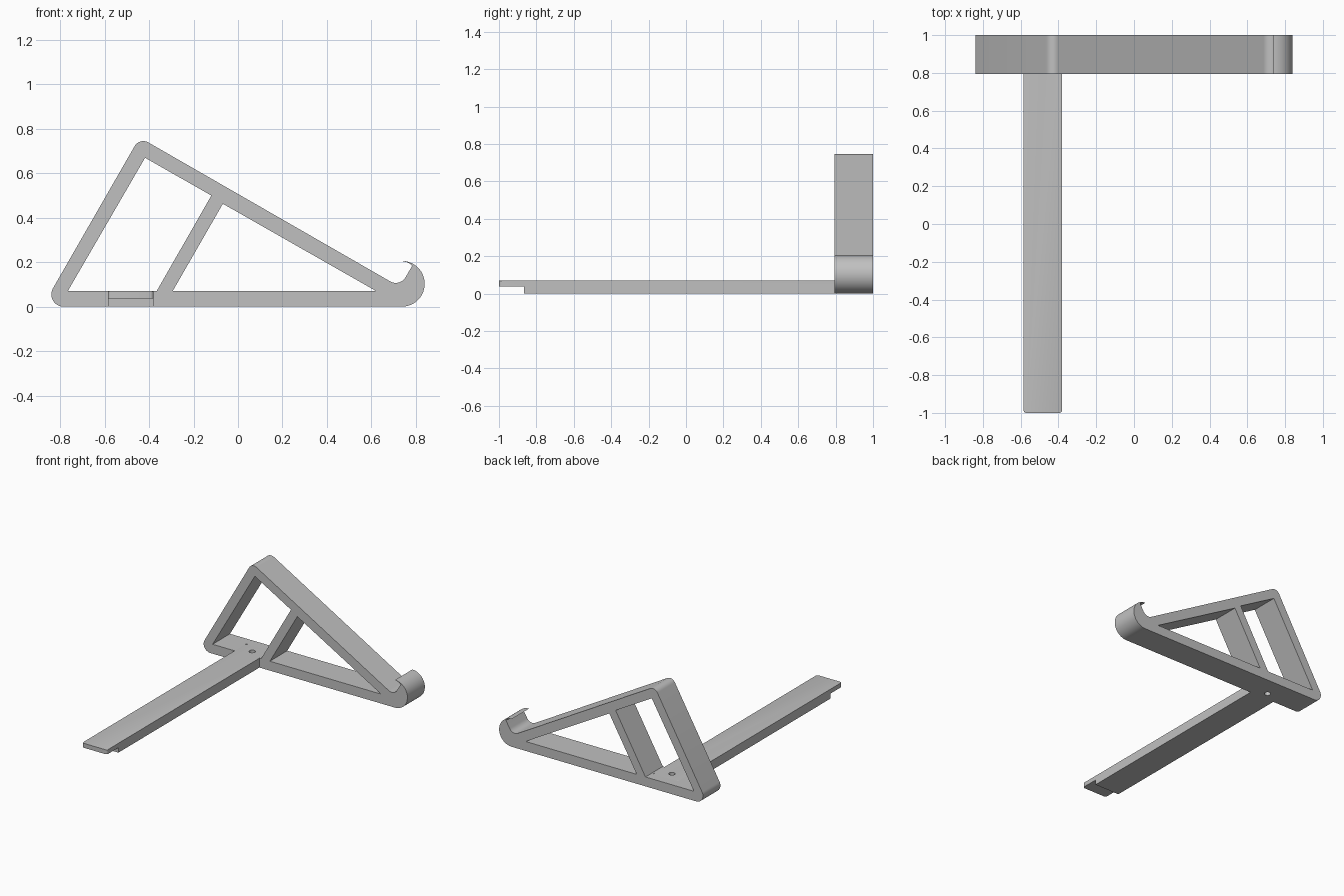
import bpy, bmesh, math
from mathutils import Vector

if "Cube" in bpy.data.objects:
    bpy.data.objects.remove(bpy.data.objects["Cube"])

grey = bpy.data.materials.new("plain_grey")
grey.diffuse_color = (0.53, 0.53, 0.53, 1)
grey.use_nodes = True
grey.node_tree.nodes["Principled BSDF"].inputs["Base Color"].default_value = grey.diffuse_color


def arc(cx, cz, r, a0, a1, n=12):
    """Points on an arc, angles in degrees."""
    angles = [math.radians(a0 + (a1 - a0) * i / n) for i in range(n + 1)]
    return [(cx + r * math.cos(a), cz + r * math.sin(a)) for a in angles]


def extrude_profile(name, loops, to_3d, depth, bevel_ends=None):
    """Fill closed 2D loops (the first is the outline, others are openings) and extrude."""
    bm = bmesh.new()
    edges = []
    for loop in loops:
        vs = [bm.verts.new(to_3d(p)) for p in loop]
        edges += [bm.edges.new((vs[i - 1], vs[i])) for i in range(len(vs))]
    bmesh.ops.triangle_fill(bm, edges=edges, use_beauty=True)
    ext = bmesh.ops.extrude_face_region(bm, geom=bm.faces[:])
    moved = [g for g in ext["geom"] if isinstance(g, bmesh.types.BMVert)]
    bmesh.ops.translate(bm, verts=moved, vec=Vector(depth))
    if bevel_ends:
        tips = [e for e in bm.edges if all(abs(v.co.y) > 0.9 for v in e.verts)
                and abs(e.verts[0].co.z - e.verts[1].co.z) > 0.01
                and abs(e.verts[0].co.x - e.verts[1].co.x) < 0.001]
        bmesh.ops.bevel(bm, geom=tips, offset=bevel_ends, segments=4,
                        profile=0.5, affect='EDGES')
    bmesh.ops.recalc_face_normals(bm, faces=bm.faces[:])
    me = bpy.data.meshes.new(name)
    bm.to_mesh(me)
    bm.free()
    ob = bpy.data.objects.new(name, me)
    bpy.context.collection.objects.link(ob)
    me.materials.append(grey)
    return ob


def cut(ob, cutter):
    bpy.context.view_layer.objects.active = ob
    mod = ob.modifiers.new("cut", 'BOOLEAN')
    mod.operation, mod.solver, mod.object = 'DIFFERENCE', 'EXACT', cutter
    bpy.ops.object.modifier_apply(modifier=mod.name)


# Side frame: leaning triangle with a hooked lip at the front of the slope
Y0, Y1 = 0.795, 1.0
outline = (arc(-0.785, 0.055, 0.055, 270, 150)             # rear foot
           + arc(-0.426, 0.70, 0.045, 150, 60)             # apex
           + arc(0.71, 0.157, 0.05, 240, 330)              # lip cradle
           + [(0.784, 0.184), (0.775, 0.192), (0.76, 0.2)]  # lip tip
           + arc(0.737, 0.103, 0.103, 90, -90, 28))        # rounded nose
rear_opening = [(-0.766, 0.07), (-0.418, 0.67), (-0.12, 0.5), (-0.366, 0.07)]
front_opening = [(-0.294, 0.07), (-0.068, 0.463), (0.622, 0.07)]
frame = extrude_profile("side_frame", [outline, rear_opening, front_opening],
                        lambda p: (p[0], Y0, p[1]), (0, Y1 - Y0, 0))

# Cross bar with a half-height tab at each end
X0, X1, TAB, TOP = -0.585, -0.38, 0.037, 0.07
bar_profile = [(-1, TAB), (-1, TOP), (0.93, TOP), (0.93, TAB),
               (Y0, TAB), (Y0, 0), (-0.865, 0), (-0.865, TAB)]
bar = extrude_profile("cross_bar", [bar_profile],
                      lambda p: (X0, p[0], p[1]), (X1 - X0, 0, 0), 0.015)

# Lap-joint notch in the frame and the screw hole through both parts
notch = extrude_profile("notch_cutter",
                        [[(0.7, TAB), (0.7, 0.08), (0.93, 0.08), (0.93, TAB)]],
                        lambda p: (X0, p[0], p[1]), (X1 - X0, 0, 0))
drill = extrude_profile("drill_cutter", [arc(-0.482, 0.855, 0.022, 0, 345, 23)],
                        lambda p: (p[0], p[1], -0.05), (0, 0, 0.2))
cut(frame, notch)
cut(frame, drill)
cut(bar, drill)
for helper in (notch, drill):
    bpy.data.objects.remove(helper)

# Smooth curves, keep edges sharp
for ob in (frame, bar):
    bpy.ops.object.select_all(action='DESELECT')
    ob.select_set(True)
    bpy.context.view_layer.objects.active = ob
    bpy.ops.object.shade_smooth_by_angle(angle=math.radians(30))
